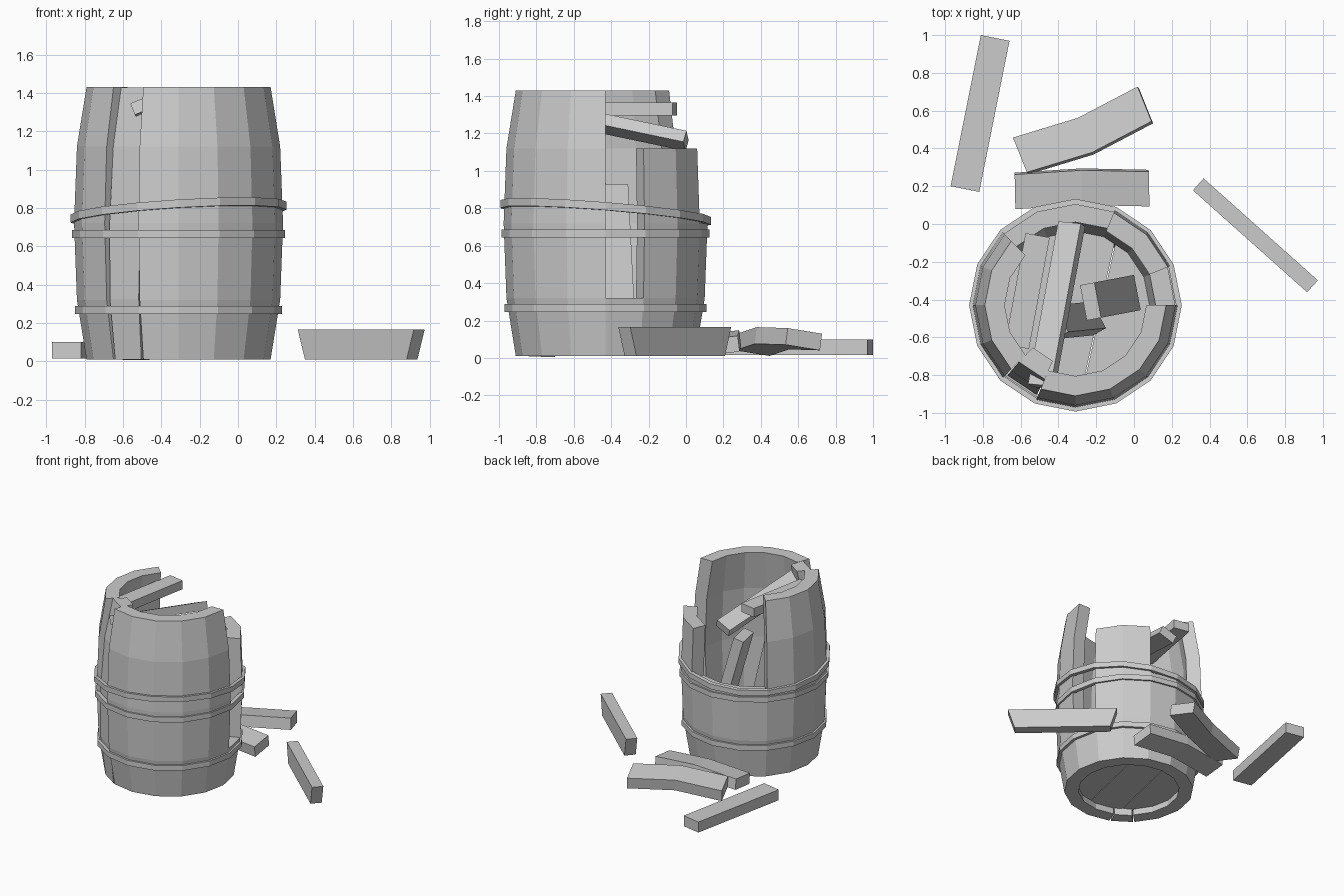
import bpy, bmesh, math
from mathutils import Vector, Matrix

if "Cube" in bpy.data.objects:
    bpy.data.objects.remove(bpy.data.objects["Cube"])

CX, CY, N = -0.31, -0.43, 16
Z = [0.01, 0.32, 0.72, 1.12, 1.43]
R = [0.48, 0.53, 0.545, 0.53, 0.48]
WALL = 0.105


def finish(name, bm):
    bmesh.ops.recalc_face_normals(bm, faces=bm.faces)
    me = bpy.data.meshes.new(name)
    bm.to_mesh(me)
    bm.free()
    ob = bpy.data.objects.new(name, me)
    bpy.context.collection.objects.link(ob)
    return ob


def ring_part(name, first, last, section, gap=0.0):
    """Sweep a closed (radius, z) section round the barrel, between two side indices."""
    bm = bmesh.new()
    full = last - first == N
    rings = []
    for i in range(first, last + (0 if full else 1)):
        a = 2 * math.pi * i / N
        if not full:
            a += gap if i == first else -gap if i == last else 0
        rings.append([bm.verts.new((CX + r * math.cos(a), CY + r * math.sin(a), z))
                      for r, z in section])
    k = len(section)
    pairs = list(zip(rings, rings[1:])) + ([(rings[-1], rings[0])] if full else [])
    for p, q in pairs:
        for j in range(k):
            bm.faces.new((p[j], q[j], q[(j + 1) % k], p[(j + 1) % k]))
    if not full:
        bm.faces.new(rings[0])
        bm.faces.new(rings[-1])
    return finish(name, bm)


def wall_section(top):
    outer = [(R[i], Z[i]) for i in range(top + 1)]
    return outer + [(r - WALL, z) for r, z in reversed(outer)]


def plank(name, p0, p1, width, thick, roll=0, bend=(0, 0, 0), slant=0):
    """Three-section board; bend shifts the middle, slant shortens the underside."""
    p0, p1 = Vector(p0), Vector(p1)
    d = (p1 - p0).normalized()
    rot = Matrix.Rotation(roll, 3, d)
    side = d.cross(Vector((0, 0, 1))).normalized()
    up = rot @ side.cross(d)
    side = rot @ side
    bm = bmesh.new()
    secs = []
    for c, s in ((p0, 1), ((p0 + p1) / 2 + Vector(bend), 0), (p1, -1)):
        secs.append([bm.verts.new(c + side * (u * width / 2) + up * (v * thick / 2)
                                  + d * (s * slant if v < 0 else 0))
                     for u, v in ((-1, -1), (1, -1), (1, 1), (-1, 1))])
    for a, b in zip(secs, secs[1:]):
        for j in range(4):
            bm.faces.new((a[j], b[j], b[(j + 1) % 4], a[(j + 1) % 4]))
    bm.faces.new(secs[0])
    bm.faces.new(secs[-1])
    return finish(name, bm)


# Barrel walls, broken off at different heights round the back
for name, a, b, top in (("wall_stub_right", 0, 1, 1), ("wall_back_right", 1, 3, 3),
                        ("wall_back_broken", 3, 6, 2), ("wall_left", 6, 10, 4),
                        ("wall_front", 11, 16, 4)):
    ring_part(name, a, b, wall_section(top))

# Loose front stave leaning inwards about its foot
stave = ring_part("loose_front_stave", 10, 11, wall_section(4), gap=0.025)
ang = 2 * math.pi * 10.5 / N
out = Vector((math.cos(ang), math.sin(ang), 0))
foot = Vector((CX, CY, 0)) + out * 0.47
axis = Vector((0, 0, 1)).cross(out)
stave.data.transform(Matrix.Translation(foot) @ Matrix.Rotation(-0.04, 4, axis)
                     @ Matrix.Translation(-foot))

# Hoops: two level, one slipped and tilted
def hoop(name, r, z, h=0.042):
    return ring_part(name, 0, N, [(r, z - h / 2), (r, z + h / 2),
                                  (r - 0.03, z + h / 2), (r - 0.03, z - h / 2)])

hoop("lower_hoop", 0.54, 0.267)
hoop("middle_hoop", 0.556, 0.665)
tilted = hoop("slipped_hoop", 0.563, 0.778)
for v in tilted.data.vertices:
    v.co.z += 0.06 * (v.co.x - CX) - 0.08 * (v.co.y - CY)

# Floor boards
for i, (lo, hi) in enumerate(((-0.5, -0.135), (-0.13, 0.13), (0.135, 0.5))):
    bm = bmesh.new()
    bmesh.ops.create_cone(bm, cap_ends=True, segments=N, radius1=0.41, radius2=0.41, depth=0.05,
                          matrix=Matrix.Translation((CX, CY, 0.09)))
    n = Vector((math.cos(0.22), -math.sin(0.22), 0))
    c = Vector((CX, CY, 0.09))
    for pos, sgn in ((lo, -1), (hi, 1)):
        cut = bmesh.ops.bisect_plane(bm, geom=bm.verts[:] + bm.edges[:] + bm.faces[:],
                                     plane_co=c + n * pos, plane_no=n * sgn, clear_outer=True)
        edges = [e for e in cut["geom_cut"] if isinstance(e, bmesh.types.BMEdge)]
        if edges:
            bmesh.ops.holes_fill(bm, edges=edges)
    finish("floor_board_%d" % (i + 1), bm)

# Broken boards inside the barrel
plank("high_inner_board", (-0.62, -0.65, 1.33), (-0.51, -0.06, 1.33), 0.13, 0.07)
plank("long_inner_board", (-0.49, -0.86, 1.34), (-0.33, 0.0, 1.16), 0.13, 0.065, roll=-0.4)
plank("leaning_board_1", (-0.02, -0.37, 0.14), (-0.23, -0.41, 0.92), 0.19, 0.08)
plank("leaning_board_2", (-0.22, -0.5, 0.14), (-0.42, -0.52, 1.0), 0.16, 0.08, roll=0.4)

# Boards scattered on the ground
plank("ground_board_right", (0.34, 0.21, 0.0875), (0.945, -0.33, 0.0875), 0.085, 0.155, slant=0.05)
plank("ground_board_left", (-0.895, 0.185, 0.057), (-0.735, 0.985, 0.057), 0.155, 0.085)
plank("ground_board_middle", (-0.6, 0.36, 0.07), (0.06, 0.63, 0.1), 0.2, 0.09, roll=-0.15,
      bend=(0.015, -0.03, 0.02))
plank("ground_board_near", (-0.63, 0.175, 0.065), (0.08, 0.19, 0.065), 0.185, 0.085, roll=0.12,
      bend=(0, 0.015, 0.03))
